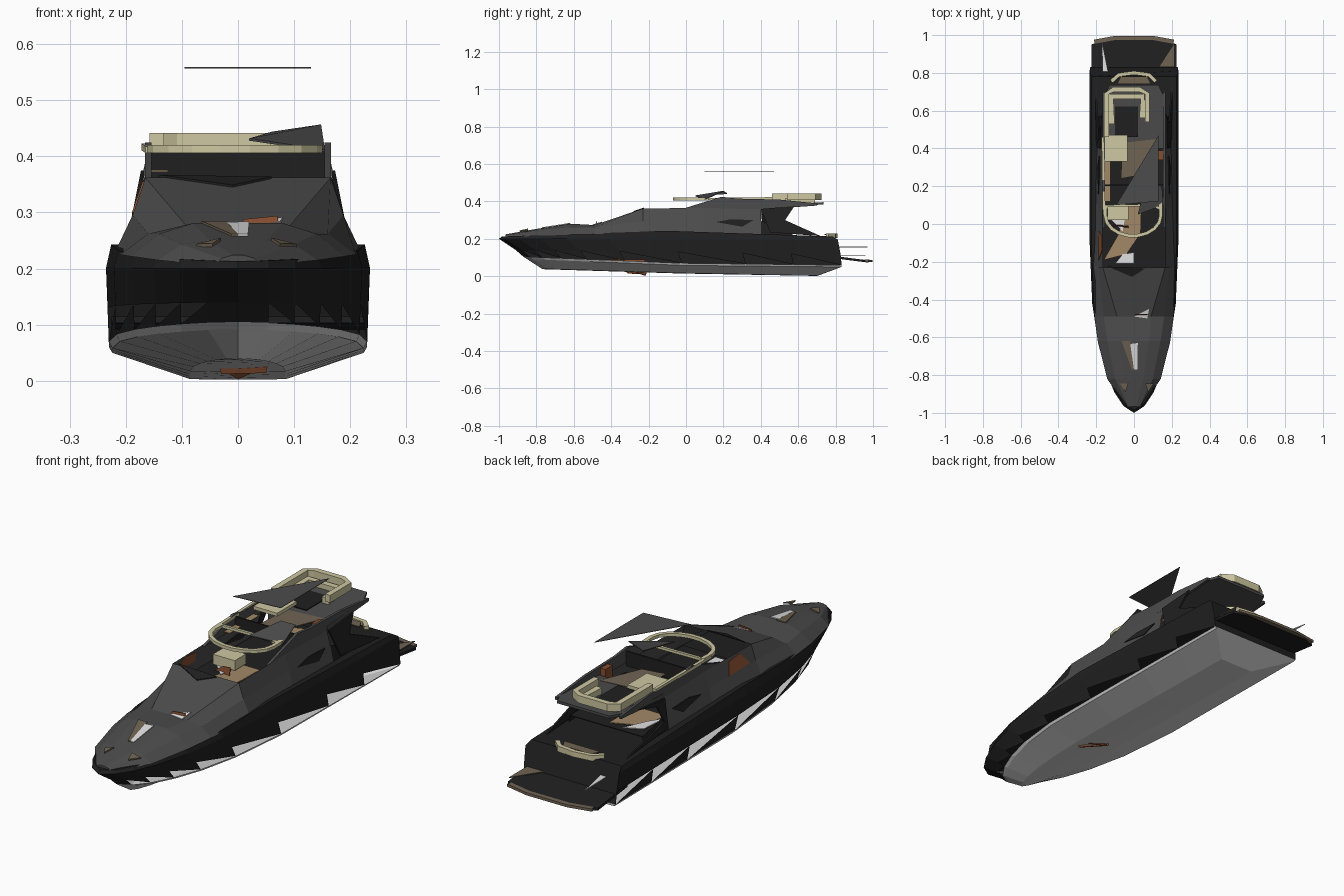
import bpy, bmesh, math
from mathutils import Vector

COLOURS = {
    "black": (0.014, 0.014, 0.014), "dark_grey": (0.072, 0.072, 0.072),
    "hull_white": (0.66, 0.66, 0.66), "white": (0.75, 0.75, 0.75),
    "cream": (0.62, 0.58, 0.36), "tan": (0.36, 0.25, 0.14),
    "taupe": (0.16, 0.125, 0.085), "rust": (0.24, 0.075, 0.03),
}
MATS = {}
for n, c in COLOURS.items():
    MATS[n] = bpy.data.materials.new(n)
    MATS[n].diffuse_color = (*c, 1)


def finish(name, bm, mats):
    bmesh.ops.remove_doubles(bm, verts=bm.verts, dist=0.0005)
    bmesh.ops.recalc_face_normals(bm, faces=bm.faces)
    me = bpy.data.meshes.new(name)
    bm.to_mesh(me)
    bm.free()
    for m in mats:
        me.materials.append(MATS[m])
    ob = bpy.data.objects.new(name, me)
    bpy.context.collection.objects.link(ob)
    return ob


def loft(name, rings, mats, rule, closed=True, caps=(None, None)):
    """Skin a list of rings; rule(i, j) gives a material slot, None for a gap, or "low"/"high" for half a face."""
    bm = bmesh.new()
    vs = [[bm.verts.new(p) for p in r] for r in rings]
    n = len(rings[0])
    for i in range(len(vs) - 1):
        for j in range(n if closed else n - 1):
            slot = rule(i, j)
            if slot is None:
                continue
            k = (j + 1) % n
            quad = (vs[i][j], vs[i][k], vs[i + 1][k], vs[i + 1][j])
            if slot == "high":
                bm.faces.new((quad[0], quad[2], quad[3]))
            elif slot == "low":
                bm.faces.new((quad[0], quad[1], quad[3]))
            else:
                bm.faces.new(quad).material_index = slot
    for ring, slot in zip((vs[0], vs[-1]), caps):
        if slot is not None:
            bm.faces.new(ring).material_index = slot
    return finish(name, bm, mats)


def prism(name, pts, offset, mat):
    """Extrude a flat outline of 3D points along an offset vector."""
    off = Vector(offset)
    a = [Vector(p) for p in pts]
    return loft(name, [a, [p + off for p in a]], [mat], lambda i, j: 0, caps=(0, 0))


def box(name, x0, x1, y0, y1, z0, z1, mat):
    return prism(name, [(x0, y0, z0), (x1, y0, z0), (x1, y1, z0), (x0, y1, z0)], (0, 0, z1 - z0), mat)


def plate(name, outline, z, mat, t=0.004):
    return prism(name, [(p[0], p[1], p[2] if len(p) > 2 else z) for p in outline], (0, 0, t), mat)


def tube(name, pts, w, h, mat):
    """Square-section rail following a path."""
    p = [Vector(q) for q in pts]
    rings = []
    for i in range(len(p)):
        d = p[min(i + 1, len(p) - 1)] - p[max(i - 1, 0)]
        s = Vector((-d.y, d.x, 0)).normalized() * w / 2
        u = Vector((0, 0, h / 2))
        rings.append([p[i] + s + u, p[i] - s + u, p[i] - s - u, p[i] + s - u])
    return loft(name, rings, [mat], lambda i, j: 0, caps=(0, 0))


# Hull: lines running bow to stern (y start, y end, half beam, z bow, mid, stern)
LINES = [(-0.77, 0.70, 0.0, 0.038, 0.015, 0.002), (-0.77, 0.70, 0.085, 0.04, 0.017, 0.003),
         (-0.85, 0.83, 0.224, 0.092, 0.058, 0.05), (-0.87, 0.83, 0.230, 0.105, 0.07, 0.06),
         (-0.91, 0.825, 0.232, 0.14, 0.13, 0.115),
         (-1.0, 0.81, 0.235, 0.2, 0.202, 0.195), (-0.985, 0.78, 0.226, 0.213, 0.243, 0.213)]


def plan(s):
    return (1 - (1 - min(s / 0.5, 1)) ** 2.3) ** 0.6


rings = []
for s in (0, 0.02, 0.06, 0.12, 0.2, 0.32, 0.5, 0.7, 0.85, 1):
    half = []
    for y0, y1, w, za, zb, zc in LINES:
        z = za + (zb - za) * s * 2 if s < 0.5 else zb + (zc - zb) * (s * 2 - 1)
        half.append(Vector((w * plan(s), y0 + (y1 - y0) * s, z)))
    rings.append(half[::-1] + [Vector((-v.x, v.y, v.z)) for v in half[1:]])


def hull_rule(i, j):
    # White bottom; topsides with tapering slots above the chine, staggered side to side
    if 3 <= j <= 8:
        return 1
    if i > 0 and j == 2:
        return "high"
    if i > 0 and j == 9:
        return "low"
    return 0


loft("hull", rings, ["black", "hull_white"], hull_rule)
end = rings[-1]
prism("transom_lower", end[3:10], (0, 0.002, 0), "hull_white")
prism("transom_upper", end[:4] + end[9:], (0, 0.002, 0), "black")

# Swim platform with wooden trailing edge
prism("swim_platform", [(-0.225, 0.74, 0.115), (0.225, 0.74, 0.115), (0.225, 0.95, 0.088), (0.17, 0.975, 0.085),
                        (-0.17, 0.975, 0.085), (-0.225, 0.95, 0.088)], (0, 0, -0.012), "black")
tube("platform_edge", [(-0.21, 0.965, 0.083), (-0.1, 0.985, 0.081), (0.1, 0.985, 0.081), (0.21, 0.965, 0.083)],
     0.022, 0.012, "taupe")
plate("platform_step", [(0.13, 0.83), (0.215, 0.96), (0.215, 0.83)], 0.108, "taupe")
plate("passerelle", [(-0.17, 0.97), (-0.165, 0.76), (-0.13, 0.77)], 0.155, "white")

# Foredeck and cabin shell: y, then (half width, z) of deck edge, shoulder and roof edge
SHELL = [(-0.965, 0.04, 0.205, 0.03, 0.218, 0.01, 0.224), (-0.82, 0.142, 0.215, 0.10, 0.243, 0.05, 0.25),
         (-0.62, 0.192, 0.222, 0.14, 0.262, 0.08, 0.281), (-0.49, 0.21, 0.225, 0.16, 0.262, 0.09, 0.274),
         (-0.23, 0.220, 0.228, 0.188, 0.295, 0.165, 0.362), (0.1, 0.205, 0.228, 0.186, 0.295, 0.166, 0.366),
         (0.4, 0.197, 0.224, 0.182, 0.295, 0.163, 0.368), (0.57, 0.19, 0.21, 0.18, 0.25, 0.17, 0.28)]
rings = []
for y, *r in SHELL:
    half = [(r[0], y, r[1]), (r[2], y, r[3]), (r[4], y, r[5])]
    rings.append(half + [(-x, yy, z) for x, yy, z in half[::-1]])


def shell_rule(i, j):
    # Open roof over the cockpit and open aft quarters
    if (j == 2 and i >= 4) or (i == 6 and j in (1, 3)):
        return None
    return 1 if i == 6 else 0


loft("cabin_shell", rings, ["dark_grey", "black"], shell_rule, closed=False, caps=(0, None))

# Foredeck hatch, front seat gap and windscreen shade
plate("hatch_floor", [(-0.065, -0.62, 0.281), (-0.02, -0.62, 0.281), (0.0, -0.77, 0.258), (-0.012, -0.77, 0.258)],
      0, "taupe")
plate("hatch_glass", [(-0.02, -0.635, 0.279), (0.02, -0.63, 0.28), (0.018, -0.77, 0.258), (0.0, -0.77, 0.258)],
      0, "white")
plate("front_gap", [(0.0, -0.49, 0.273), (0.07, -0.5, 0.273), (0.08, -0.45, 0.288), (0.04, -0.47, 0.281)], 0, "white")
prism("front_seat", [(0.0, -0.485, 0.268), (0.075, -0.485, 0.268), (0.07, -0.48, 0.294), (0.01, -0.48, 0.288)],
      (0, 0.003, 0), "rust")
plate("windscreen_shade", [(-0.14, -0.225, 0.363), (0.06, -0.235, 0.36), (-0.01, -0.28, 0.345)], 0, "black")
for sx, dx in ((-1, 0.0), (1, 0.03)):
    plate("bow_pad", [(sx * 0.075 + dx, -0.845, 0.238), (sx * 0.03 + dx, -0.845, 0.249),
                      (sx * 0.045 + dx, -0.89, 0.239)], 0, "taupe", 0.006)

# Sunken cockpit floor, seats and panels
plate("cockpit_floor", [(-0.19, -0.25), (0.19, -0.25), (0.18, 0.57), (-0.18, 0.57)], 0.25, "black")
plate("cockpit_deck", [(-0.16, -0.19), (-0.04, -0.16), (0.035, -0.05), (0.04, 0.1), (-0.05, 0.1), (-0.08, -0.05)],
      0.258, "tan")
plate("cockpit_glass", [(-0.10, -0.21), (0.0, -0.21), (0.0, -0.15), (-0.06, -0.16)], 0.264, "white")
plate("cockpit_glass_aft", [(-0.13, 0.03), (-0.06, -0.04), (-0.05, 0.02)], 0.264, "white")
plate("cockpit_step", [(-0.07, 0.24), (0.04, 0.26), (0.12, 0.45), (-0.06, 0.43)], 0.378, "taupe")
plate("port_locker", [(-0.155, 0.12), (-0.125, 0.12), (-0.125, 0.33), (-0.155, 0.33)], 0.372, "tan")
box("helm_seat", -0.14, -0.03, 0.02, 0.10, 0.27, 0.315, "cream")
prism("helm_panel", [(-0.11, -0.01, 0.262), (-0.03, -0.02, 0.262), (-0.03, -0.012, 0.295), (-0.07, -0.01, 0.29)],
      (0, 0.004, 0), "rust")
box("side_seat", 0.13, 0.158, 0.34, 0.39, 0.34, 0.405, "rust")
prism("port_wall_panel", [(-0.189, -0.19, 0.30), (-0.189, -0.04, 0.295), (-0.1725, -0.06, 0.348),
                          (-0.1705, -0.14, 0.355)], (0.004, 0, 0), "rust")
box("table", -0.158, -0.035, 0.33, 0.47, 0.395, 0.41, "cream")
box("table_base", -0.11, -0.08, 0.37, 0.42, 0.33, 0.395, "dark_grey")

# Saloon floor behind the cockpit
plate("saloon_floor", [(-0.16, 0.36), (0.0, 0.36), (0.0, 0.55), (-0.12, 0.50)], 0.258, "tan")
plate("saloon_step", [(-0.17, 0.40), (-0.13, 0.46), (-0.08, 0.57), (-0.16, 0.53)], 0.264, "white")

# Upper deck slab with overhang
prism("upper_deck", [(-0.168, 0.40, 0.366), (0.168, 0.40, 0.366), (0.165, 0.66, 0.38), (0.13, 0.735, 0.384),
                     (-0.13, 0.735, 0.384), (-0.165, 0.66, 0.38)], (0, 0, 0.012), "dark_grey")
for sx in (-1, 1):
    prism("side_coaming", [(sx * 0.166, y, z) for y, z in ((-0.02, 0.36), (0.06, 0.385), (0.19, 0.425), (0.28, 0.415),
          (0.5, 0.41), (0.7, 0.39), (0.7, 0.378), (0.45, 0.36))], (-sx * 0.012, 0, 0), "dark_grey")
    # Aft wing supports (slimmer to port) and dark side windows
    inner = [(0.53, 0.30)] if sx > 0 else [(0.46, 0.345), (0.43, 0.27), (0.55, 0.245)]
    wing = [(0.40, 0.36), (0.58, 0.375)] + inner + [(0.72, 0.215), (0.45, 0.235)]
    if sx < 0:
        wing.append((0.41, 0.25))
    prism("aft_wing", [(sx * (0.205 - 0.2 * (z - 0.215)), y, z) for y, z in wing], (-sx * 0.008, 0, 0), "black")
    prism("side_window", [(sx * 0.190, 0.16, 0.29), (sx * 0.186, 0.24, 0.305), (sx * 0.186, 0.36, 0.30),
                          (sx * 0.195, 0.30, 0.265)], (-sx * 0.006, 0, 0), "black")
# Lower cabin floor inside the hull
plate("lower_floor", [(-0.12, -0.43), (0.08, -0.43), (0.08, -0.22), (-0.12, -0.22)], 0.078, "rust", 0.012)
prism("upper_bulkhead", [(-0.155, 0.2, 0.345), (0.155, 0.2, 0.345), (0.155, 0.2, 0.412), (-0.155, 0.2, 0.412)],
      (0, 0.008, 0), "black")
plate("coaming_fin", [(0.02, 0.05, 0.428), (0.155, 0.10, 0.408), (0.148, 0.20, 0.453), (0.06, 0.22, 0.44)],
      0, "dark_grey")

# Cream sofa, long rail and U-shaped screen rail
tube("aft_sofa", [(0.07, 0.54, 0.425), (0.07, 0.69, 0.425), (0.03, 0.712, 0.425), (-0.11, 0.712, 0.425),
                  (-0.145, 0.69, 0.425), (-0.145, 0.46, 0.425)], 0.026, 0.034, "cream")
tube("aft_sofa_seat", [(0.045, 0.56, 0.40), (0.045, 0.675, 0.40), (-0.12, 0.675, 0.40), (-0.12, 0.53, 0.40)],
     0.035, 0.03, "cream")
plate("sun_pad", [(-0.10, 0.46), (0.02, 0.46), (0.02, 0.65), (-0.10, 0.65)], 0.386, "black")
tube("port_rail", [(-0.158, 0.05, 0.412), (-0.165, 0.46, 0.417)], 0.014, 0.012, "cream")
arc = [(-0.005 + 0.147 * math.cos(a), 0.045 + 0.108 * math.sin(a), 0.413)
       for a in (math.pi * (1 + k / 9) for k in range(10))]
tube("screen_rail", [(-0.15, 0.10, 0.413)] + arc + [(0.14, 0.12, 0.413)], 0.018, 0.014, "cream")
tube("screen_rail_aft", [(-0.15, 0.095, 0.413), (0.09, 0.10, 0.413), (0.14, 0.08, 0.413)], 0.012, 0.012, "cream")

# Sun shade hovering over the cockpit
plate("sun_shade", [(-0.095, 0.10), (0.13, 0.12), (0.13, 0.47)], 0.557, "dark_grey", 0.002)

# Aft cockpit: curved bench
tube("aft_bench", [(-0.12, 0.755, 0.217), (-0.08, 0.79, 0.217), (0.0, 0.80, 0.217), (0.08, 0.79, 0.217),
                   (0.115, 0.755, 0.217)], 0.02, 0.024, "cream")
plate("aft_bench_seat", [(-0.09, 0.74), (0.09, 0.74), (0.07, 0.78), (-0.07, 0.78)], 0.222, "taupe")

# Fin under the keel
prism("keel_fin", [(0.055, -0.33, 0.036), (-0.035, -0.22, 0.036), (-0.03, -0.22, 0.012), (0.05, -0.31, 0.014)],
      (0, 0.008, 0), "rust")
prism("keel_fin_tip", [(-0.03, -0.22, 0.02), (0.04, -0.27, 0.02), (0.0, -0.22, 0.003)], (0, 0.006, 0), "rust")
